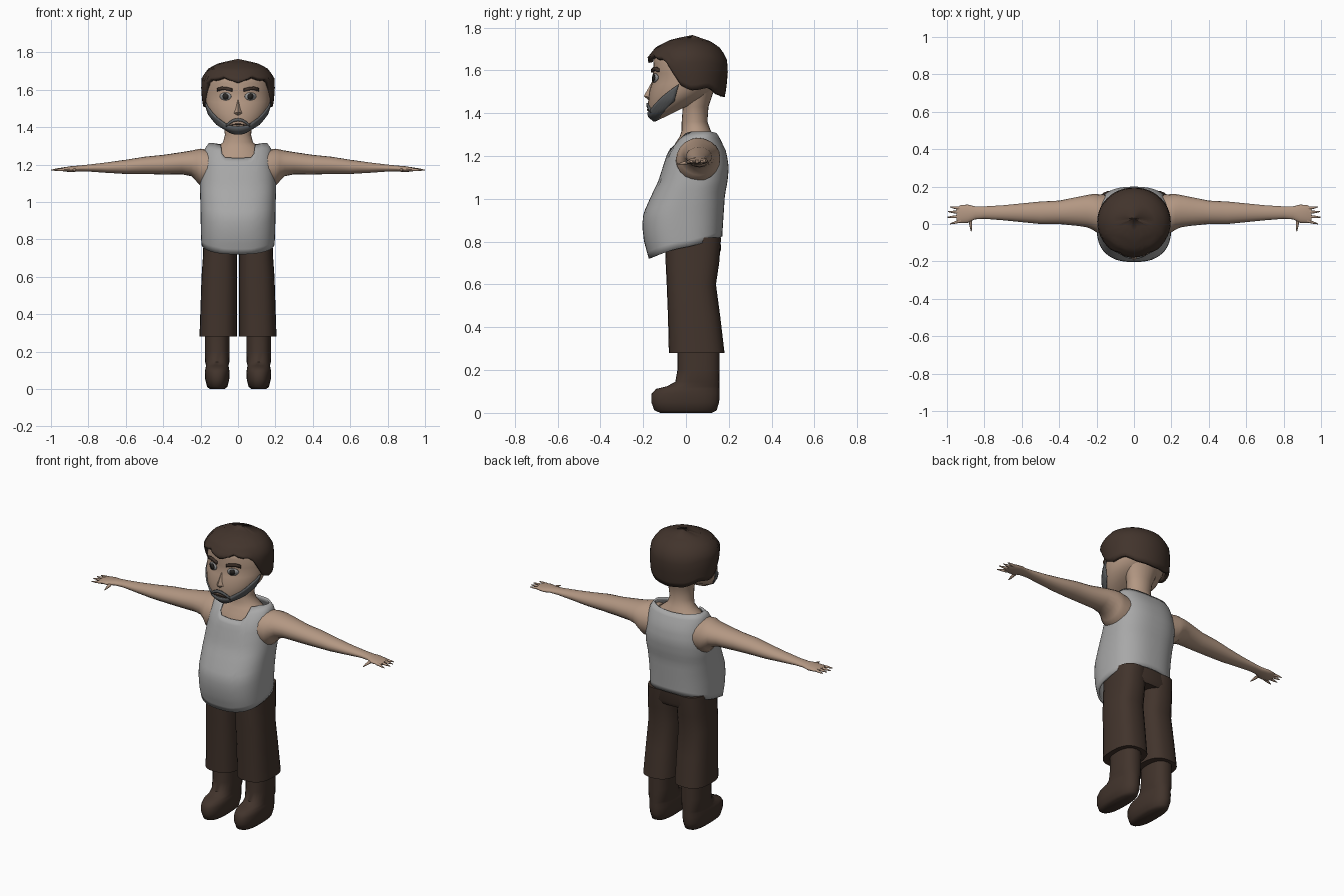
import bpy, bmesh, math
from math import sin, cos, pi

if "Cube" in bpy.data.objects:
    bpy.data.objects.remove(bpy.data.objects["Cube"])

def material(name, *rgb):
    m = bpy.data.materials.new(name)
    m.diffuse_color = (*rgb, 1)
    m.use_nodes = True
    m.node_tree.nodes["Principled BSDF"].inputs["Base Color"].default_value = m.diffuse_color
    return m

SKIN = material("skin", .45, .31, .225)
DARK = material("dark brown", .054, .034, .025)
SHIRT = material("shirt grey", .39, .39, .39)
BEARD = material("beard grey", .11, .115, .12)
EYE = material("eye grey", .30, .30, .30)
PUPIL = material("pupil", .02, .018, .016)

def finish(name, bm, mat, thick=0, angle=50):
    bmesh.ops.remove_doubles(bm, verts=bm.verts, dist=1e-5)
    bmesh.ops.recalc_face_normals(bm, faces=bm.faces)
    me = bpy.data.meshes.new(name)
    bm.to_mesh(me)
    bm.free()
    me.materials.append(mat)
    me.shade_smooth()
    me.set_sharp_from_angle(angle=math.radians(angle))
    ob = bpy.data.objects.new(name, me)
    bpy.context.collection.objects.link(ob)
    if thick:
        mod = ob.modifiers.new("thickness", 'SOLIDIFY')
        mod.thickness = thick
        mod.offset = -1
    return ob

def grid(name, rows, mat, closed=True, cap=True, thick=0, angle=50):
    """Skin a list of equally long point rows."""
    bm = bmesh.new()
    vs = [[bm.verts.new(p) for p in r] for r in rows]
    n = len(rows[0])
    for a, b in zip(vs, vs[1:]):
        for i in range(n if closed else n - 1):
            j = (i + 1) % n
            bm.faces.new((a[i], a[j], b[j], b[i]))
    if closed and cap:
        bm.faces.new(vs[0])
        bm.faces.new(vs[-1])
    return finish(name, bm, mat, thick, angle)

def lerp_table(table, key):
    """Piecewise linear lookup; the first column is the key."""
    if key <= table[0][0]:
        return table[0][1:]
    for a, b in zip(table, table[1:]):
        if key <= b[0]:
            f = (key - a[0]) / (b[0] - a[0])
            return [p + (q - p) * f for p, q in zip(a[1:], b[1:])]
    return table[-1][1:]

def around(th, rx, yf, yb, power=2.0, cx=0):
    """Point on a rounded outline; angle 0 faces the front."""
    s, c = sin(th), cos(th)
    sx = math.copysign(abs(s) ** (2 / power), s)
    cy = math.copysign(abs(c) ** (2 / power), c)
    return cx + rx * sx, (yf + yb) / 2 - (yb - yf) / 2 * cy

def tube(name, rings, mat, n=24, power=2.0, cx=0, angle=50):
    """Upright loft from rings of z, rx, y_front, y_back, x_offset."""
    rows = []
    for z, rx, yf, yb, dx in rings:
        rows.append([(*around(2 * pi * i / n, rx, yf, yb, power, cx + dx), z) for i in range(n)])
    return grid(name, rows, mat, angle=angle)

# ---- head: tilted rings of t, z_front, z_back, y_front, y_back, rx
HEAD = [(0, 1.36, 1.46, -.145, .06, .07), (1, 1.385, 1.49, -.172, .11, .125),
        (2, 1.44, 1.51, -.178, .13, .157), (3, 1.50, 1.54, -.172, .15, .172),
        (4, 1.56, 1.58, -.154, .16, .176), (5, 1.61, 1.61, -.153, .165, .176),
        (6, 1.66, 1.66, -.150, .165, .166), (7, 1.72, 1.72, -.09, .12, .11)]

def head_point(th, t, grow=0.0):
    zf, zb, yf, yb, rx = lerp_table(HEAD, t)
    x, y = around(th, rx + grow, yf - grow, yb + grow)
    return x, y, zf + (zb - zf) * (1 - cos(th)) / 2

grid("head", [[head_point(2 * pi * i / 32, k / 2) for i in range(32)] for k in range(15)], SKIN)

def on_face(x, z, grow):
    """Lay a front-view position onto the face."""
    lo, hi = 0, 6
    for _ in range(25):
        t = (lo + hi) / 2
        th = math.asin(max(-1, min(1, x / lerp_table(HEAD, t)[4])))
        lo, hi = (t, hi) if head_point(th, t)[2] < z else (lo, t)
    return head_point(th, t, grow)

def face_oval(name, x, z, rx, rz, mat, grow):
    bm = bmesh.new()
    bm.faces.new([bm.verts.new(on_face(x + rx * cos(a), z + rz * sin(a), grow))
                  for a in (2 * pi * i / 14 for i in range(14))])
    finish(name, bm, mat, .004)

for s, side in ((1, "left"), (-1, "right")):
    face_oval("eye_" + side, s * .066, 1.565, .030, .021, EYE, .004)
    face_oval("pupil_" + side, s * .064, 1.565, .015, .017, PUPIL, .007)
    xs = [.030, .055, .08, .105]
    grid("eyebrow_" + side, [[on_face(s * x, z + d, .012) for x, z in zip(xs, (1.590, 1.597, 1.600, 1.592))]
                             for d in (0, .017)], DARK, closed=False, thick=.009)

# beard wraps the jaw, moustache arches over the mouth
UPPER = [(0, 1.35), (.4, 1.4), (.8, 2.05), (1.4, 3.35)]
LOWER = [(0, 0), (.7, 0), (1.4, 1.7)]
beard = []
for k in range(7):
    row = []
    for i in range(29):
        th = 1.4 * (i / 14 - 1)
        a, b = lerp_table(LOWER, abs(th))[0], lerp_table(UPPER, abs(th))[0]
        row.append(head_point(th, a + (b - a) * k / 6, .007))
    beard.append(row)
grid("beard", beard, BEARD, closed=False, thick=.009)
arch = [(x / 100, 1.438 - 9 * (x / 100) ** 2) for x in range(-6, 7)]
grid("moustache", [[on_face(x, z + d, .008) for x, z in arch] for d in (-.006, .010)],
     BEARD, closed=False, thick=.009)
grid("mouth", [[on_face(x * .75, 1.413 - 2 * x * x + d, .006) for x, z in arch] for d in (0, .006)],
     DARK, closed=False, thick=.005)

# nose wedge
bm = bmesh.new()
v = [bm.verts.new(p) for p in ((0, -.152, 1.56), (-.024, -.170, 1.475), (.024, -.170, 1.475),
                               (0, -.197, 1.480), (0, -.172, 1.458))]
for f in ((0, 1, 3), (0, 3, 2), (1, 4, 3), (3, 4, 2), (0, 2, 4, 1)):
    bm.faces.new([v[i] for i in f])
finish("nose", bm, SKIN)

# hair cap: each column runs from the hairline to the crown
HAIR = [(1.47, .172, -.10, .180), (1.52, .189, -.14, .189), (1.60, .197, -.168, .196),
        (1.66, .195, -.180, .190), (1.71, .165, -.140, .155), (1.745, .10, -.07, .10),
        (1.765, .001, .029, .031)]
HAIRLINE = [(0, 1.635), (.2, 1.65), (.42, 1.675), (.65, 1.66), (.95, 1.655), (1.12, 1.59), (1.3, 1.525),
            (1.6, 1.505), (2.1, 1.52), (2.5, 1.485), (pi, 1.475)]
hair = []
for k in range(11):
    row = []
    for i in range(44):
        th = 2 * pi * i / 44
        z0 = lerp_table(HAIRLINE, min(th, 2 * pi - th))[0]
        z = z0 + (1.765 - z0) * k / 10
        row.append((*around(th, *lerp_table(HAIR, z)), z))
    hair.append(row)
grid("hair", hair, DARK, cap=False, thick=.022)

# ---- neck and upper chest
tube("neck", [(1.52, .11, -.01, .135, 0), (1.43, .078, -.015, .105, 0), (1.36, .070, -.02, .10, 0),
              (1.32, .080, -.02, .115, 0), (1.29, .115, -.03, .13, 0), (1.26, .145, -.05, .145, 0),
              (1.20, .15, -.075, .16, 0), (1.12, .15, -.09, .17, 0)], SKIN)

# ---- vest: each column runs from the hem to the neckline
VEST = [(.70, .190, -.168, .160), (.80, .197, -.196, .168), (.87, .199, -.204, .172), (.93, .200, -.200, .176),
        (1.02, .202, -.160, .182), (1.08, .204, -.130, .194), (1.15, .200, -.108, .200),
        (1.22, .190, -.085, .188), (1.28, .180, -.040, .160), (1.31, .165, -.005, .142), (1.33, .13, .03, .12)]
NECKLINE = [(0, 1.235), (.36, 1.24), (.48, 1.305), (.9, 1.315), (2.2, 1.315), (2.6, 1.31), (pi, 1.305)]
vest = []
for k in range(19):
    row = []
    for i in range(64):
        th = 2 * pi * i / 64
        z0 = .772 - .052 * cos(th)
        z1 = lerp_table(NECKLINE, min(th, 2 * pi - th))[0]
        z = z0 + (z1 - z0) * k / 18
        row.append((*around(th, *lerp_table(VEST, z), 2.5), z))
    vest.append(row)
grid("vest", vest, SHIRT, cap=False, thick=.012)

# ---- trousers
tube("hips", [(.735, .165, -.085, .15, 0), (.76, .182, -.095, .163, 0), (.88, .182, -.10, .160, 0)],
     DARK, power=2.6)
for s, side in ((1, "left"), (-1, "right")):
    tube("trouser_leg_" + side, [(.28, .100, -.080, .180, s * .006), (.45, .097, -.084, .160, s * .003),
                                 (.60, .095, -.090, .140, 0), (.70, .091, -.095, .155, -s * .003),
                                 (.82, .088, -.098, .164, -s * .005)], DARK, power=2.6, cx=s * .100)
    # boots with a blunt toe
    tube("boot_" + side, [(0, .040, -.12, .12, 0), (.012, .054, -.148, .143, 0), (.05, .064, -.162, .155, 0),
                          (.09, .066, -.160, .157, 0), (.112, .063, -.140, .157, 0), (.124, .060, -.09, .157, 0),
                          (.145, .065, -.05, .157, 0), (.20, .066, -.040, .157, 0), (.32, .066, -.040, .157, 0)],
         DARK, power=2.4, cx=s * .111)

# ---- arms: sections of x, z_low, z_high, y_low, y_high
ARM = [(.14, 1.08, 1.275, -.05, .155), (.200, 1.085, 1.285, -.045, .160), (.222, 1.11, 1.281, -.03, .160),
       (.25, 1.138, 1.275, -.018, .155), (.30, 1.148, 1.267, -.010, .145), (.40, 1.147, 1.252, .000, .125),
       (.50, 1.150, 1.242, .000, .120), (.60, 1.150, 1.226, .010, .110), (.70, 1.156, 1.212, .020, .100),
       (.80, 1.163, 1.200, .028, .094), (.85, 1.164, 1.195, .025, .094), (.89, 1.160, 1.192, .006, .104),
       (.93, 1.163, 1.186, .006, .100), (.95, 1.168, 1.181, .014, .085)]
# fingers: root x, y, z and tip x, y, z
FINGERS = [(.93, .083, 1.175, .985, .092, 1.172), (.93, .062, 1.176, .995, .066, 1.172),
           (.93, .040, 1.175, 1.0, .036, 1.171), (.925, .017, 1.174, .985, .000, 1.170),
           (.875, .020, 1.172, .870, -.040, 1.163)]

def rod(name, a, b, r):
    """Slim tapering finger."""
    along_y = abs(b[1] - a[1]) > abs(b[0] - a[0])
    rows = []
    for f, k in ((0, 1.2), (.6, .8), (1, .25)):
        c = [p + (q - p) * f for p, q in zip(a, b)]
        row = []
        for i in range(8):
            u, w = r * k * cos(pi * i / 4), r * k * sin(pi * i / 4)
            row.append((c[0] + u, c[1], c[2] + w) if along_y else (c[0], c[1] + u, c[2] + w))
        rows.append(row)
    grid(name, rows, SKIN)

for s, side in ((1, "left"), (-1, "right")):
    rows = []
    for x, z0, z1, y0, y1 in ARM:
        rows.append([(s * x, (y0 + y1) / 2 + (y1 - y0) / 2 * cos(a), (z0 + z1) / 2 + (z1 - z0) / 2 * sin(a))
                     for a in (2 * pi * i / 20 for i in range(20))])
    grid("arm_" + side, rows, SKIN)
    for k, (x, y, z, u, v, w) in enumerate(FINGERS):
        rod(f"finger_{side}_{k + 1}", (s * x, y, z), (s * u, v, w), .008)
